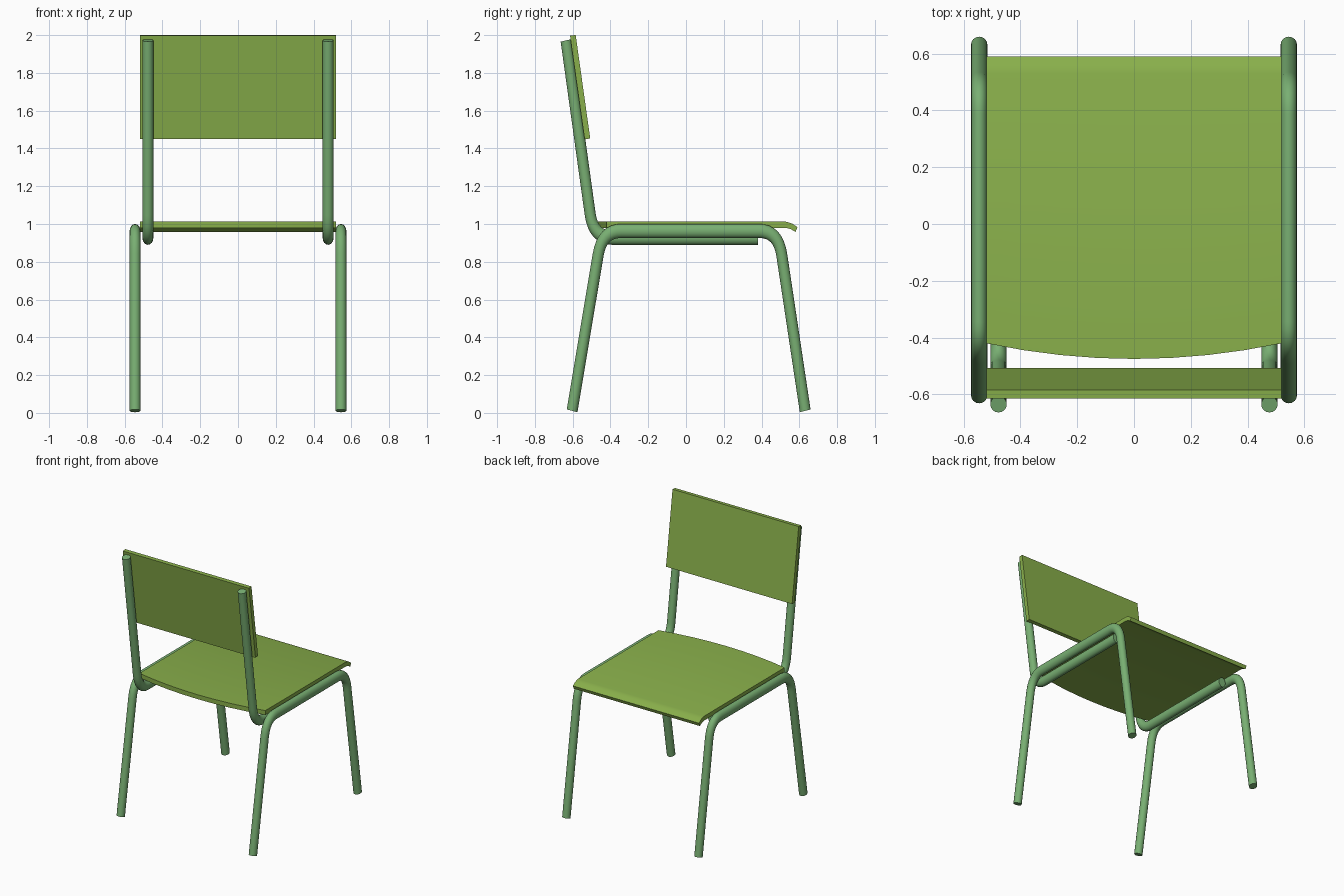
import bpy, bmesh, math
from mathutils import Vector

if "Cube" in bpy.data.objects:
    bpy.data.objects.remove(bpy.data.objects["Cube"])

def material(name, rgb):
    m = bpy.data.materials.new(name)
    m.diffuse_color = (*rgb, 1)
    m.use_nodes = True
    m.node_tree.nodes["Principled BSDF"].inputs["Base Color"].default_value = m.diffuse_color
    return m

METAL = material("green_metal", (0.19, 0.43, 0.17))
PANEL = material("lime_panel", (0.25, 0.43, 0.07))
SQUASH = 1.28  # tubes are stretched slightly in height

def finish(bm, name, mat):
    bmesh.ops.recalc_face_normals(bm, faces=bm.faces)
    me = bpy.data.meshes.new(name)
    bm.to_mesh(me)
    bm.free()
    me.materials.append(mat)
    ob = bpy.data.objects.new(name, me)
    bpy.context.collection.objects.link(ob)
    bpy.ops.object.select_all(action='DESELECT')
    ob.select_set(True)
    bpy.context.view_layer.objects.active = ob
    bpy.ops.object.shade_smooth_by_angle(angle=math.radians(30))
    return ob

def rounded(points, cut, steps=8):
    """Replace the inner corners of a (y, z) path with smooth bends."""
    pts = [Vector(p) for p in points]
    out = [pts[0]]
    for a, c, b in zip(pts, pts[1:], pts[2:]):
        p = c + (a - c).normalized() * cut
        q = c + (b - c).normalized() * cut
        for i in range(steps + 1):
            t = i / steps
            out.append(p * (1 - t) ** 2 + c * 2 * t * (1 - t) + q * t * t)
    return out + [pts[-1]]

def tube(name, x, points, radius=0.029, cut=0.1, sides=16):
    path = rounded([(y, z / SQUASH) for y, z in points], cut)
    bm = bmesh.new()
    rings = []
    for i, p in enumerate(path):
        d = (path[min(i + 1, len(path) - 1)] - path[max(i - 1, 0)]).normalized()
        ring = []
        for k in range(sides):
            a = math.tau * k / sides
            off = Vector((-d.y, d.x)) * radius * math.sin(a)
            ring.append(bm.verts.new((x + radius * math.cos(a), p.x + off.x,
                                      (p.y + off.y) * SQUASH)))
        rings.append(ring)
    for r, s in zip(rings, rings[1:]):
        for k in range(sides):
            n = (k + 1) % sides
            bm.faces.new((r[k], r[n], s[n], s[k]))
    bm.faces.new(rings[0])
    bm.faces.new(rings[-1])
    return finish(bm, name, METAL)

def panel(name, profile, half_width, columns, back_bow=0, bowed=()):
    """Loft a closed (y, z) profile across x, bowing chosen points towards -y."""
    bm = bmesh.new()
    rows = []
    for i in range(columns + 1):
        u = 2 * i / columns - 1
        rows.append([bm.verts.new((u * half_width,
                                   y - (back_bow * (1 - u * u) if j in bowed else 0), z))
                     for j, (y, z) in enumerate(profile)])
    n = len(profile)
    for r, s in zip(rows, rows[1:]):
        for j in range(n):
            bm.faces.new((r[j], r[(j + 1) % n], s[(j + 1) % n], s[j]))
    bm.faces.new(rows[0])
    bm.faces.new(rows[-1])
    return finish(bm, name, PANEL)

# Leg loops and back supports, one of each per side
for side, s in (("left", -1), ("right", 1)):
    tube(side + "_leg_loop", s * 0.545,
         [(-0.603, 0.011), (-0.444, 0.963), (0.488, 0.963), (0.631, 0.011)])
    tube(side + "_back_support", s * 0.477,
         [(0.38, 0.927), (-0.49, 0.927), (-0.635, 1.972)])

# Seat with bowed rear edge and a turned-down lip
panel("seat", [(-0.42, 1.012), (0.53, 1.012), (0.56, 1.003), (0.59, 0.983),
               (0.58, 0.958), (0.555, 0.973), (0.53, 0.979), (-0.42, 0.979)],
      0.52, 8, 0.055, (0, 7))

# Leaning backrest panel
panel("backrest", [(-0.614, 1.998), (-0.584, 2.0), (-0.507, 1.452), (-0.537, 1.45)],
      0.52, 1)
